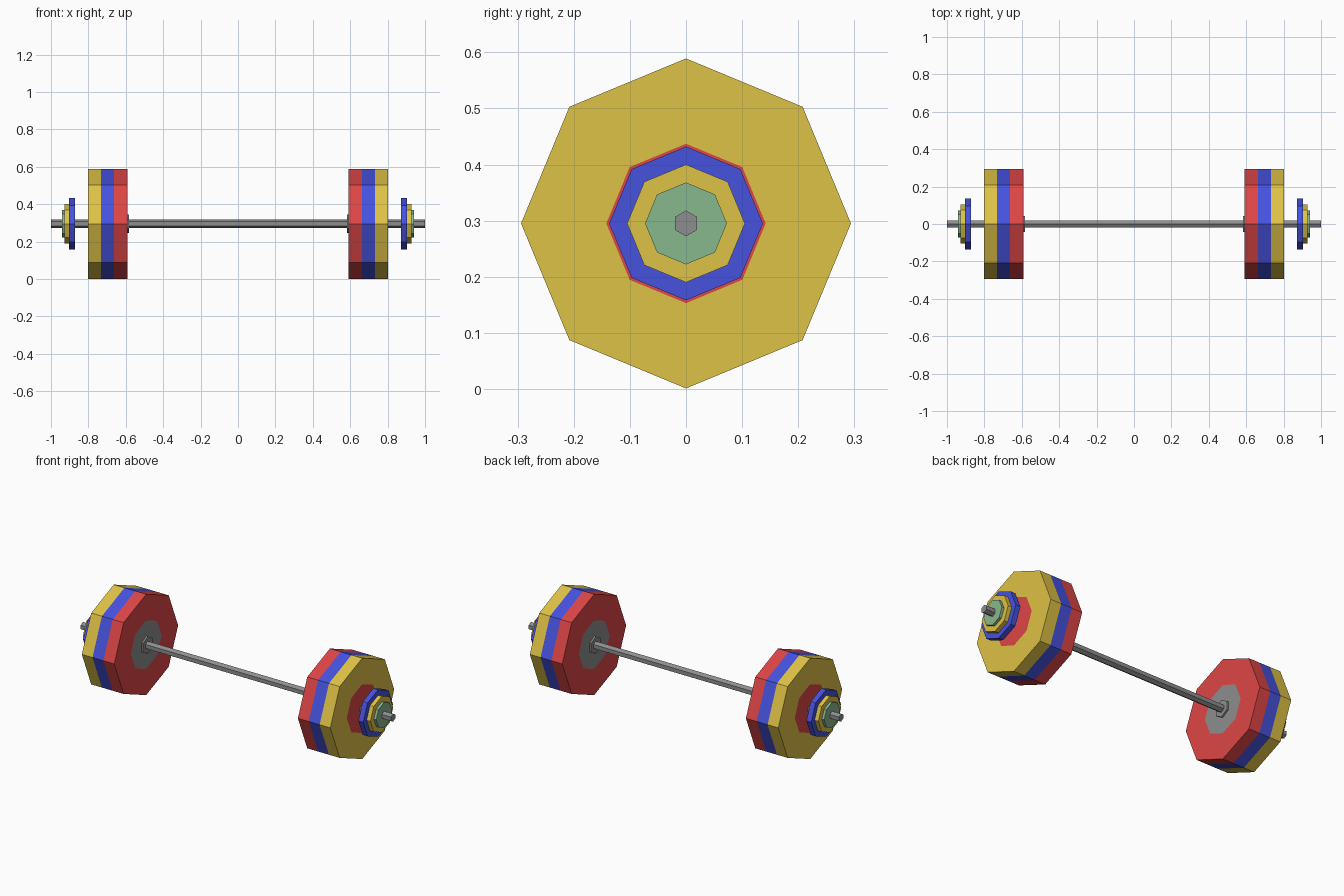
import bpy, bmesh, math

if "Cube" in bpy.data.objects:
    bpy.data.objects.remove(bpy.data.objects["Cube"])

AXIS_Z = 0.295  # height of the bar axis


def material(name, rgb):
    m = bpy.data.materials.new(name)
    m.diffuse_color = (*rgb, 1)
    m.use_nodes = True
    m.node_tree.nodes["Principled BSDF"].inputs["Base Color"].default_value = m.diffuse_color
    return m


GREY = material("steel_grey", (0.27, 0.27, 0.27))
RED = material("plate_red", (0.73, 0.061, 0.061))
BLUE = material("plate_blue", (0.061, 0.084, 0.73))
YELLOW = material("plate_yellow", (0.73, 0.54, 0.061))
GREEN = material("plate_green", (0.25, 0.48, 0.27))


def turned_part(name, sides, start, bands, mirror=True):
    """Turn a stepped profile around x. start = (x, r); bands = [(x, r, material)],
    each colouring the strip leading to it. Both ends are capped."""
    mesh = bpy.data.meshes.new(name)
    mats = []
    for b in bands:
        if b[2] not in mats:
            mats.append(b[2])
    for m in mats:
        mesh.materials.append(m)
    bm = bmesh.new()

    def ring(x, r):
        return [bm.verts.new((x, r * math.sin(2 * math.pi * i / sides),
                              r * math.cos(2 * math.pi * i / sides)))
                for i in range(sides)]

    prev = ring(*start)
    bm.faces.new(prev).material_index = mats.index(bands[0][2])
    for x, r, m in bands:
        cur = ring(x, r)
        for i in range(sides):
            j = (i + 1) % sides
            f = bm.faces.new((prev[i], prev[j], cur[j], cur[i]))
            f.material_index = mats.index(m)
        prev = cur
    bm.faces.new(prev).material_index = mats.index(bands[-1][2])
    bmesh.ops.recalc_face_normals(bm, faces=bm.faces[:])
    bm.to_mesh(mesh)
    bm.free()
    ob = bpy.data.objects.new(name, mesh)
    ob.location.z = AXIS_Z
    bpy.context.collection.objects.link(ob)
    if mirror:
        ob.modifiers.new("both_ends", 'MIRROR').use_clip = False
    return ob


# Bar
turned_part("bar", 6, (-1, 0.023), [(1, 0.023, GREY)], mirror=False)

# Inner collars
turned_part("inner_collar", 6, (0.582, 0.05), [(0.595, 0.05, GREY)])

# Large plate stack: red, blue, yellow, with a grey inner disc and a red outer disc
R, HUB = 0.294, 0.142
turned_part("large_plates", 8, (0.592, 0.06), [
    (0.592, HUB, GREY),
    (0.592, R, RED), (0.662, R, RED),
    (0.732, R, BLUE),
    (0.801, R, YELLOW), (0.801, HUB, YELLOW),
    (0.801, 0.03, RED)])

# Small stepped plates near the bar ends
turned_part("small_plates", 8, (0.872, 0.137), [
    (0.903, 0.137, BLUE), (0.903, 0.105, BLUE),
    (0.927, 0.105, YELLOW), (0.927, 0.073, YELLOW),
    (0.942, 0.073, GREEN)])
